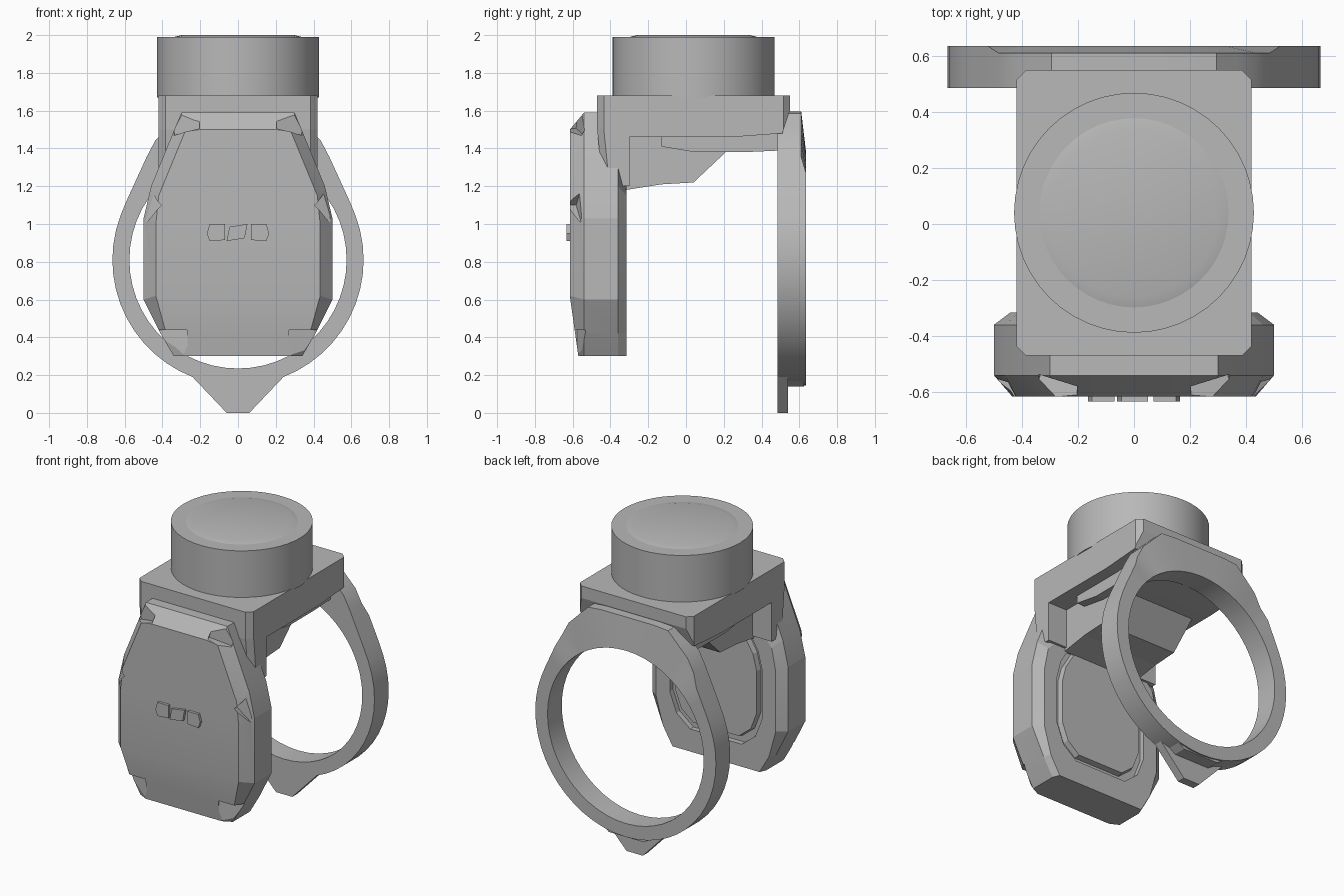
import bpy, bmesh, math

cube = bpy.data.objects.get("Cube")
if cube:
    bpy.data.objects.remove(cube)

grey = bpy.data.materials.new("plain grey")
grey.use_nodes = True
colour = (0.48, 0.48, 0.48, 1)
grey.diffuse_color = colour
grey.node_tree.nodes["Principled BSDF"].inputs["Base Color"].default_value = colour


def finish(name, bm, smooth=None):
    bmesh.ops.recalc_face_normals(bm, faces=bm.faces)
    mesh = bpy.data.meshes.new(name)
    bm.to_mesh(mesh)
    bm.free()
    mesh.materials.append(grey)
    ob = bpy.data.objects.new(name, mesh)
    bpy.context.collection.objects.link(ob)
    if smooth:
        bpy.ops.object.select_all(action="DESELECT")
        ob.select_set(True)
        bpy.context.view_layer.objects.active = ob
        bpy.ops.object.shade_smooth_by_angle(angle=math.radians(smooth))
    return ob


def prism(name, points, offset):
    """Extrude a planar outline along an offset vector."""
    bm = bmesh.new()
    face = bm.faces.new([bm.verts.new(p) for p in points])
    ext = bmesh.ops.extrude_face_region(bm, geom=[face])
    moved = [v for v in ext["geom"] if isinstance(v, bmesh.types.BMVert)]
    bmesh.ops.translate(bm, verts=moved, vec=offset)
    bm.faces.ensure_lookup_table()
    return finish(name, bm)


def side_prism(name, profile, half):
    return prism(name, [(-half, y, z) for y, z in profile], (2 * half, 0, 0))


def loft(name, sections):
    """Join symmetric outlines, each given as its +x half from top to bottom."""
    bm = bmesh.new()
    loops = []
    for half in sections:
        right = [bm.verts.new(p) for p in half]
        left = [bm.verts.new((-x, y, z)) for x, y, z in half]
        loops.append((right, left))
    for right, left in (loops[0], loops[-1]):
        for i in range(len(right) - 1):
            bm.faces.new((left[i], right[i], right[i + 1], left[i + 1]))
    for (r0, l0), (r1, l1) in zip(loops, loops[1:]):
        a, b = r0 + l0[::-1], r1 + l1[::-1]
        for i in range(len(a)):
            j = (i + 1) % len(a)
            bm.faces.new((a[i], a[j], b[j], b[i]))
    return finish(name, bm, 12)


# Front pod: chamfered shell, with a groove around a flush panel on the back
full = [(.2, 1.59), (.3, 1.59), (.46, 1.2), (.5, 1.03), (.5, .6), (.41, .42), (.34, .3)]
face = [(.2, 1.5), (.28, 1.49), (.42, 1.15), (.435, 1), (.435, .62), (.38, .42), (.28, .3)]
rim = [(.18, 1.32), (.28, 1.3), (.41, 1.15), (.44, 1), (.44, .6), (.39, .42), (.32, .3)]
inner = [(.12, 1.27), (.22, 1.25), (.31, 1.1), (.34, .98), (.34, .66), (.29, .53), (.19, .45)]


def at(outline, y, scale=1):
    return [(x * scale, y, .86 + (z - .86) * scale) for x, z in outline]


front = [(x, -.57 if z < .35 else -.587 if z < .5 else -.615, z) for x, z in face]
pod = loft("front_pod", [front, at(full, -.54), at(full, -.36), at(rim, -.315), at(inner, -.315),
                         at(inner, -.35), at(inner, -.35, .9), at(inner, -.315, .88)])

# Notches on the pod's corners and flanks
for side in (-1, 1):
    for x, z, size, turn in ((.36, .36, .16, 0), (.3, 1.56, .15, .25), (.5, 1.1, .13, .78)):
        bm = bmesh.new()
        bmesh.ops.create_cube(bm, size=1)
        bmesh.ops.scale(bm, vec=(size, .12, size), verts=bm.verts)
        cutter = finish("notch_cutter", bm)
        cutter.location = (side * x, -.612, z)
        cutter.rotation_euler = (0, side * turn, side * .3)
        cutter.hide_render = True
        cutter.hide_set(True)
        cut = pod.modifiers.new("notch", "BOOLEAN")
        cut.operation = "DIFFERENCE"
        cut.object = cutter

# Three small raised tabs on the pod face
end_tab = [(.07, .915), (.15, .91), (.165, .95), (.15, 1), (.07, 1)]
middle_tab = [(-.06, .91), (.035, .925), (.05, 1), (-.045, .985)]
tabs = {"left_tab": end_tab, "middle_tab": middle_tab, "right_tab": [(-x, z) for x, z in end_tab]}
for name, outline in tabs.items():
    prism(name, at(outline, -.633), (0, .03, 0))

# Top block with a downward front leg
block = side_prism("top_block", [(-.47, 1.68), (.55, 1.68), (.55, 1.6), (.51, 1.48), (.24, 1.46),
                                 (-.3, 1.46), (-.3, 1.2), (-.44, 1.2), (-.47, 1.5)], .42)
bm = bmesh.new()
bm.from_mesh(block.data)
upright = [e for e in bm.edges if abs((e.verts[0].co - e.verts[1].co).normalized().z) > .9
           and all(v.co.y < -.4 or v.co.y > .54 for v in e.verts)]
bmesh.ops.bevel(bm, geom=upright, offset=.035, segments=1, affect="EDGES")
bm.to_mesh(block.data)
bm.free()

# Underside bracket and its sloping support
side_prism("under_tray", [(-.13, 1.47), (.52, 1.48), (.52, 1.39), (.3, 1.38), (.05, 1.38), (-.13, 1.41)], .34)
side_prism("under_support", [(-.32, 1.47), (-.32, 1.18), (-.13, 1.21), (.04, 1.22), (.21, 1.38), (.21, 1.47)], .28)

# Round drum and its barely raised cap
for name, radius, top_radius, low, high in (("drum", .428, .428, 1.67, 1.99),
                                            ("drum_cap", .345, .3, 1.988, 2.0)):
    bm = bmesh.new()
    bmesh.ops.create_cone(bm, cap_ends=True, segments=48, radius1=radius,
                          radius2=top_radius, depth=high - low)
    bmesh.ops.translate(bm, verts=bm.verts, vec=(0, .04, (low + high) / 2))
    finish(name, bm, 30)

# Rear ring with straight shoulders rising to a flat top
bm = bmesh.new()
count, loops = 52, []
for y, outer in ((.485, True), (.635, True), (.635, False), (.485, False)):
    loop = []
    for i in range(count):
        a = math.tau * i / count
        c, s = abs(math.cos(a)), math.sin(a)
        r = .665 if outer else .575
        if outer and s > .42:
            r = max(r, min(.785 / s, .667 / (.91 * c + .416 * s), .757 / (.707 * (c + s))))
        lean = .025 if y > .6 and outer and r > .7 else 0
        loop.append(bm.verts.new((r * math.cos(a), y - lean, .81 + r * s)))
    loops.append(loop)
for a, b in zip(loops, loops[1:] + loops[:1]):
    for i in range(count):
        j = (i + 1) % count
        bm.faces.new((a[i], a[j], b[j], b[i]))
finish("rear_ring", bm, 25)

# Pointed foot under the ring, with a thicker step behind it
foot = [(-.25, .2), (-.06, 0), (.06, 0), (.25, .2)]
prism("ring_foot", at(foot, .485), (0, .055, 0))
step = [(-.22, .2), (-.13, .14), (.13, .14), (.22, .2)]
prism("foot_step", at(step, .53), (0, .095, 0))
